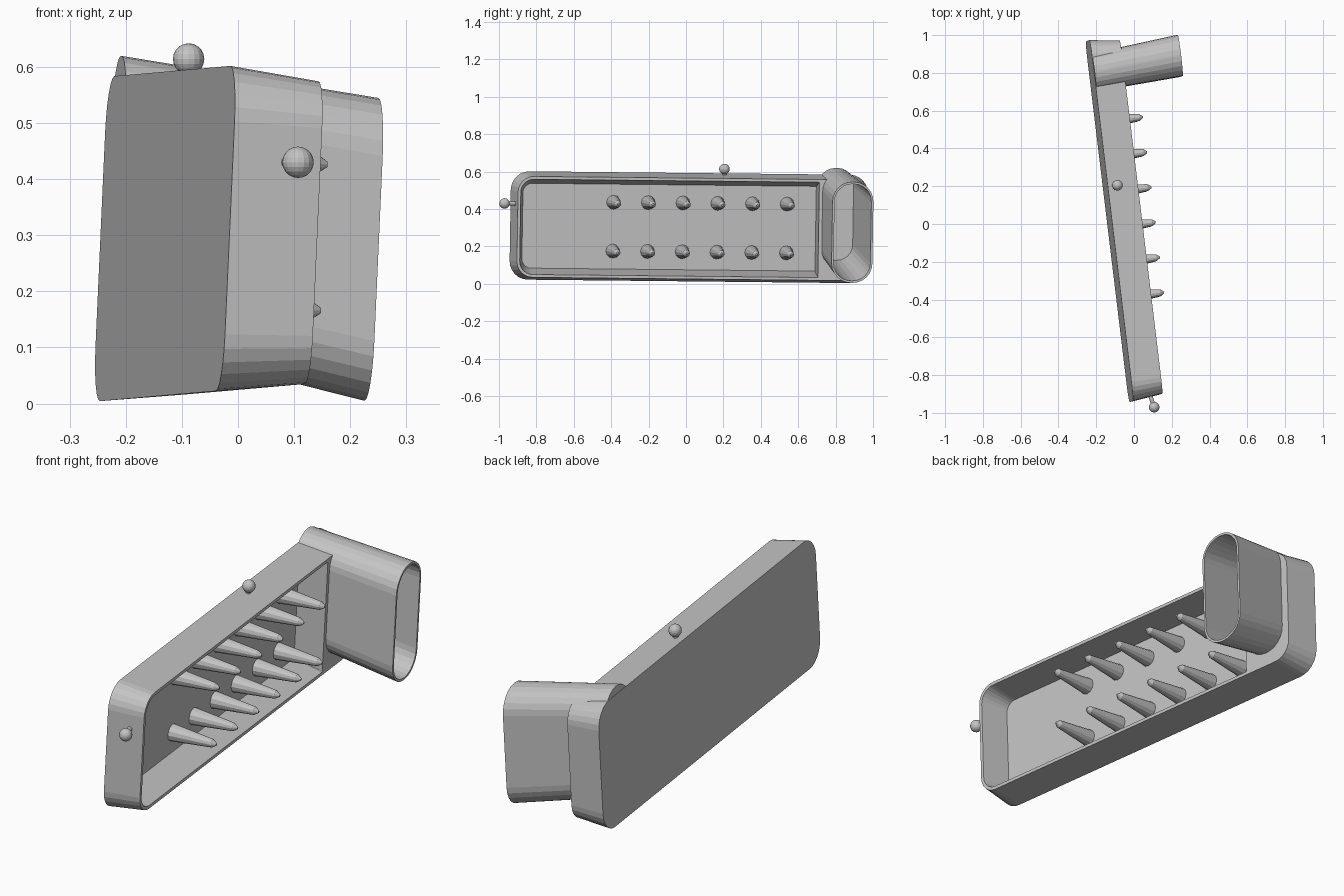
import bpy, bmesh, math
from mathutils import Matrix, Vector

if "Cube" in bpy.data.objects:
    bpy.data.objects.remove(bpy.data.objects["Cube"])

# Tilted frame of the tray: a = along length, b = up the plate, c = out of the opening
L = Vector((-0.12, 0.993, -0.0105)).normalized()
N = L.cross(Vector((0.045, 0.016, 1.0))).normalized()
U = N.cross(L)
ORIGIN = Vector((-0.13, 0.015, 0.303))
FRAME = Matrix.Translation(ORIGIN) @ Matrix((L, U, N)).transposed().to_4x4()

grey = bpy.data.materials.new("light_grey")
grey.diffuse_color = (0.55, 0.55, 0.55, 1)
grey.use_nodes = True
grey.node_tree.nodes["Principled BSDF"].inputs["Base Color"].default_value = grey.diffuse_color


def make_object(name, bm, matrix=Matrix()):
    bmesh.ops.recalc_face_normals(bm, faces=bm.faces)
    bm.transform(matrix)
    me = bpy.data.meshes.new(name)
    bm.to_mesh(me)
    bm.free()
    me.materials.append(grey)
    ob = bpy.data.objects.new(name, me)
    bpy.context.collection.objects.link(ob)
    return ob


def ring(a0, a1, b0, b1, c, r, r_far=None, n=7):
    """Rounded rectangle at depth c; r_far is the radius at the +a end."""
    rf = r if r_far is None else r_far
    pts = []
    for (x, y, rad, start) in ((a1, b1, rf, 0), (a0, b1, r, 90),
                               (a0, b0, r, 180), (a1, b0, rf, 270)):
        sx = 1 if x == a1 else -1
        sy = 1 if y == b1 else -1
        for i in range(n):
            t = math.radians(start + 90 * i / (n - 1))
            pts.append((x - sx * rad + rad * math.cos(t),
                        y - sy * rad + rad * math.sin(t), c))
    return pts


def centred(a, b, c, ha, hb, r):
    return ring(a - ha, a + ha, b - hb, b + hb, c, r)


def loft(name, rings):
    bm = bmesh.new()
    loops = [[bm.verts.new(p) for p in rg] for rg in rings]
    n = len(loops[0])
    for p, q in zip(loops, loops[1:]):
        for i in range(n):
            j = (i + 1) % n
            bm.faces.new((p[i], p[j], q[j], q[i]))
    bm.faces.new(loops[0])
    bm.faces.new(loops[-1])
    return make_object(name, bm, FRAME)


def cut(target, cutter):
    m = target.modifiers.new("cut", 'BOOLEAN')
    m.operation = 'DIFFERENCE'
    m.solver = 'EXACT'
    m.object = cutter
    cutter.hide_render = True
    cutter.hide_viewport = True


# Tray body: tapered rounded block
HA, HB, DEPTH = 0.962, 0.29, 0.16
tray = loft("tray", [centred(0, 0, 0, HA, HB, 0.10),
                     centred(0, 0, DEPTH, HA - 0.02, HB - 0.02, 0.085)])

# Cavity, nearly square at the end next to the tube
cavity = loft("cavity_cutter", [
    ring(-HA + i, 0.68, -HB + i, HB - i, c, r, 0.003)
    for i, c, r in ((0.063, 0.025, 0.05), (0.035, DEPTH, 0.07), (0.031, 0.183, 0.073))])
cut(tray, cavity)


# Slanted tube: centre and size interpolated along its depth
def tube_ring(c, inset):
    t = c / 0.47
    return centred(0.79 + 0.035 * t, 0.0755 - 0.073 * t, c,
                   0.10 + 0.01 * t - inset, 0.25 + 0.02 * t - inset,
                   0.095 + 0.01 * t - inset)


loft("tube", [tube_ring(0.002, 0), tube_ring(0.47, 0),
              tube_ring(0.47, 0.011), tube_ring(0.022, 0.011)])
bore = loft("bore_cutter", [tube_ring(0.012, 0.006), tube_ring(0.3, 0.006)])
cut(tray, bore)

# Two rows of tapered pegs with pointed tips
for row, b in (("upper", 0.13), ("lower", -0.131)):
    for k in range(6):
        a = -0.41 + 0.187 * k
        loft(f"peg_{row}_{k + 1}", [
            [(a + r * math.cos(math.tau * i / 12), b + r * math.sin(math.tau * i / 12), c)
             for i in range(12)]
            for r, c in ((0.039, 0.015), (0.018, 0.217), (0.005, 0.236))])


# Small ball knobs on short stems
def knob(name, centre, root):
    centre, root = Vector(centre), Vector(root)
    axis = centre - root
    rot = axis.to_track_quat('Z', 'Y').to_matrix().to_4x4()
    bm = bmesh.new()
    bmesh.ops.create_uvsphere(bm, u_segments=16, v_segments=10, radius=0.028,
                              matrix=Matrix.Translation(centre))
    bmesh.ops.create_cone(bm, cap_ends=True, segments=12, radius1=0.011, radius2=0.011,
                          depth=axis.length,
                          matrix=Matrix.Translation((centre + root) / 2) @ rot)
    make_object(name, bm)


knob("top_knob", (-0.088, 0.205, 0.614), (-0.092, 0.205, 0.58))
knob("end_knob", (0.107, -0.97, 0.43), (0.085, -0.905, 0.43))
